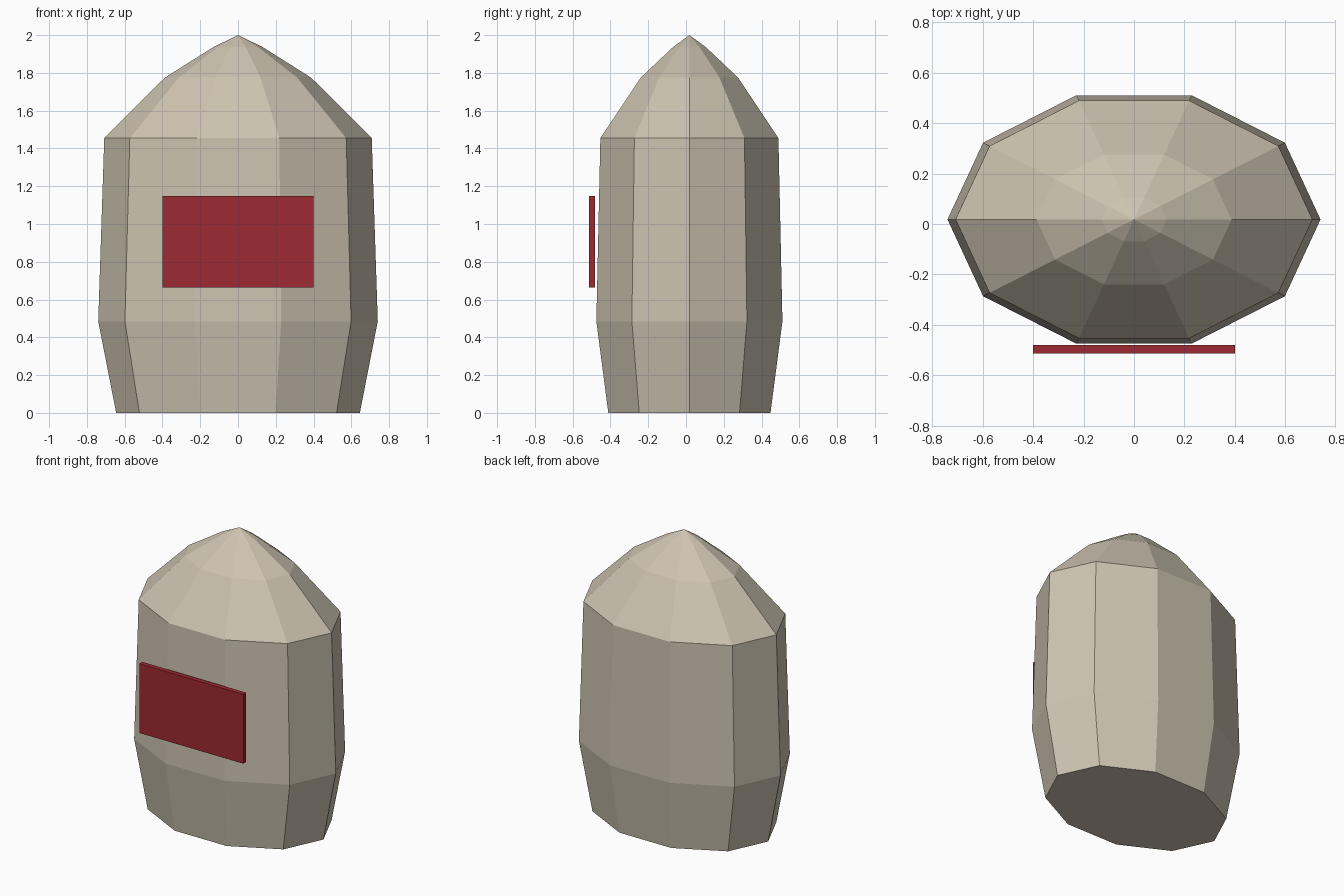
import bpy, bmesh, math

if "Cube" in bpy.data.objects:
    bpy.data.objects.remove(bpy.data.objects["Cube"])

SIDES = 10
CENTRE_Y = 0.018
DEPTH_RATIO = 0.7


def make_material(name, colour):
    mat = bpy.data.materials.new(name)
    mat.diffuse_color = (*colour, 1)
    mat.use_nodes = True
    mat.node_tree.nodes["Principled BSDF"].inputs["Base Color"].default_value = mat.diffuse_color
    return mat


def add_object(name, bm, mat):
    bmesh.ops.recalc_face_normals(bm, faces=bm.faces[:])
    mesh = bpy.data.meshes.new(name)
    bm.to_mesh(mesh)
    bm.free()
    mesh.materials.append(mat)
    obj = bpy.data.objects.new(name, mesh)
    bpy.context.collection.objects.link(obj)
    return obj


# Body: faceted oval jar with a domed, pointed top (half width, height)
profile = [(0.645, 0), (0.74, 0.485), (0.708, 1.455), (0.387, 1.775), (0.13, 1.937)]
bm = bmesh.new()
rings = []
for r, z in profile:
    angles = [2 * math.pi * i / SIDES for i in range(SIDES)]
    rings.append([bm.verts.new((r * math.cos(a), CENTRE_Y + DEPTH_RATIO * r * math.sin(a), z))
                  for a in angles])
apex = bm.verts.new((0, CENTRE_Y, 2))
bm.faces.new(rings[0])
for i in range(SIDES):
    j = (i + 1) % SIDES
    for low, high in zip(rings, rings[1:]):
        bm.faces.new((low[i], low[j], high[j], high[i]))
    bm.faces.new((rings[-1][i], rings[-1][j], apex))
add_object("body", bm, make_material("beige", (0.61, 0.55, 0.44)))

# Front panel: thin red plate just ahead of the body
bm = bmesh.new()
bmesh.ops.create_cube(bm, size=1)
bmesh.ops.scale(bm, vec=(0.8, 0.032, 0.482), verts=bm.verts)
bmesh.ops.translate(bm, vec=(0, -0.497, 0.906), verts=bm.verts)
add_object("front_panel", bm, make_material("red", (0.34, 0.023, 0.032)))
